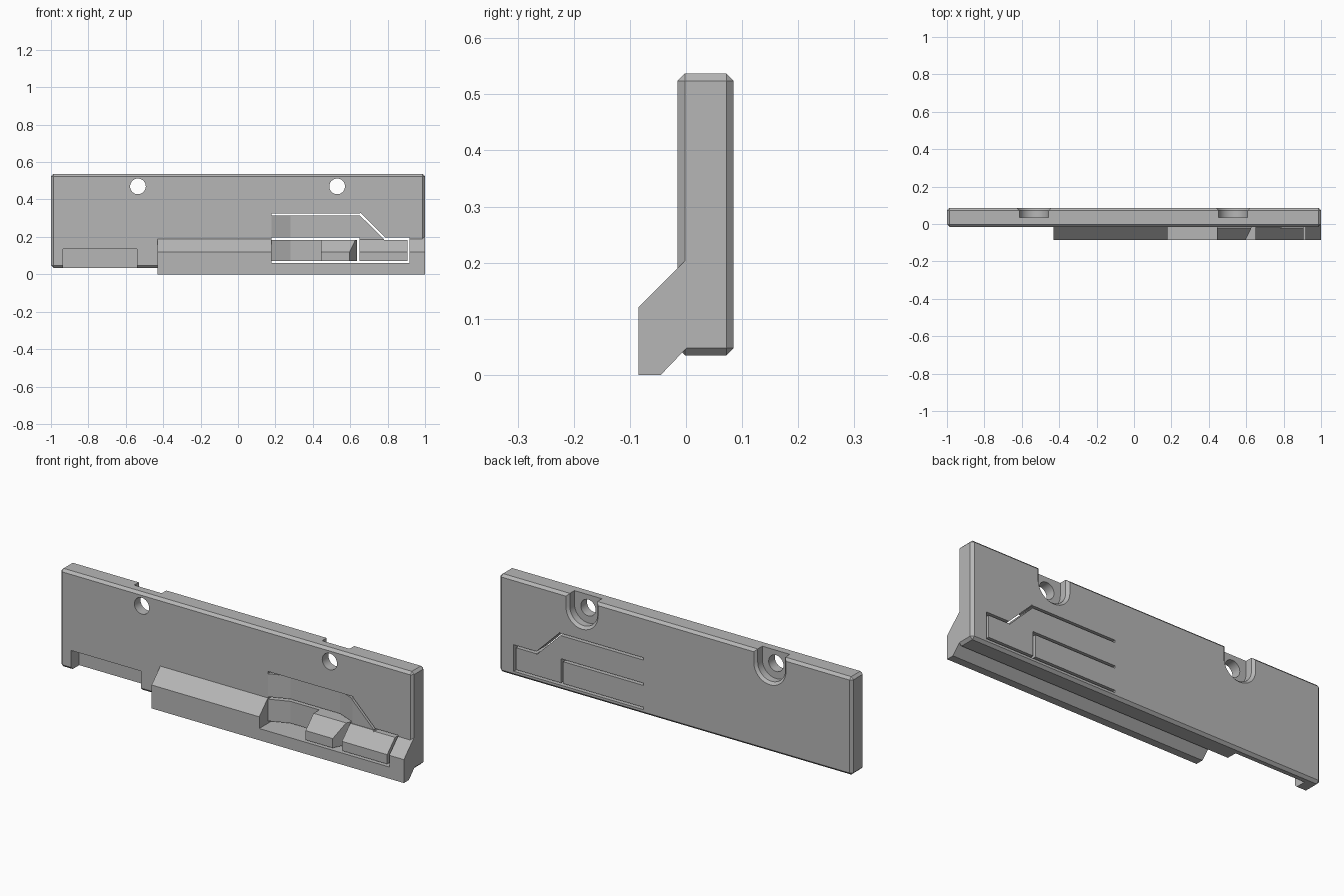
import bpy, bmesh, math
from mathutils import Vector

if "Cube" in bpy.data.objects:
    bpy.data.objects.remove(bpy.data.objects["Cube"])

grey = bpy.data.materials.new("mid_grey")
grey.use_nodes = True
grey.diffuse_color = (0.47, 0.47, 0.47, 1)
grey.node_tree.nodes["Principled BSDF"].inputs["Base Color"].default_value = (0.47, 0.47, 0.47, 1)


def loft(name, rings):
    """Closed solid through matching rings of points."""
    bm = bmesh.new()
    loops = [[bm.verts.new(p) for p in ring] for ring in rings]
    n = len(loops[0])
    for a, b in zip(loops, loops[1:]):
        for i in range(n):
            j = (i + 1) % n
            bm.faces.new((a[i], a[j], b[j], b[i]))
    bm.faces.new(loops[0])
    bm.faces.new(loops[-1])
    bmesh.ops.recalc_face_normals(bm, faces=bm.faces)
    mesh = bpy.data.meshes.new(name)
    bm.to_mesh(mesh)
    bm.free()
    mesh.materials.append(grey)
    ob = bpy.data.objects.new(name, mesh)
    bpy.context.collection.objects.link(ob)
    return ob


def prism(name, outline, axis, lo, hi):
    """Extrude a 2D outline along the axis that it leaves out."""
    def place(p, d):
        q = list(p)
        q.insert("xyz".index(axis), d)
        return q
    return loft(name, [[place(p, d) for p in outline] for d in (lo, hi)])


def box(name, x, y, z):
    return prism(name, [(x[0], y[0]), (x[1], y[0]), (x[1], y[1]), (x[0], y[1])], "z", *z)


def combine(target, tool, operation="DIFFERENCE"):
    tool.hide_render = True
    mod = target.modifiers.new("combine", "BOOLEAN")
    mod.operation, mod.solver, mod.object = operation, "EXACT", tool
    bpy.context.view_layer.objects.active = target
    bpy.ops.object.modifier_apply(modifier=mod.name)
    bpy.data.objects.remove(tool)


# Back plate with chamfered edges
plate = box("latch_plate", (-1, 1), (-0.015, 0.085), (0.035, 0.537))
bevel = plate.modifiers.new("chamfer", "BEVEL")
bevel.width, bevel.segments = 0.013, 1
bpy.context.view_layer.objects.active = plate
bpy.ops.object.modifier_apply(modifier=bevel.name)

# Sloped ledge along the lower front
ledge = prism("ledge", [(0, 0.205), (-0.085, 0.12), (-0.085, 0), (-0.045, 0),
                        (0, 0.047), (0.03, 0.06), (0.03, 0.19)], "x", -0.43, 1)
combine(plate, ledge, "UNION")

# Pocket in the lower front corner
combine(plate, box("corner_pocket", (-0.935, -0.54), (-0.2, 0.05), (-0.1, 0.135)))

# Screw holes with U-shaped counterbores open at the top
for cx in (-0.535, 0.53):
    def u_ring(r, y):
        arc = [(math.pi * (1 + i / 24)) for i in range(25)]
        pts = [(cx + r * math.cos(a), y, 0.47 + r * math.sin(a)) for a in arc]
        return pts + [(cx + r, y, 0.6), (cx - r, y, 0.6)]
    combine(plate, loft("counterbore", [u_ring(0.078, 0.035), u_ring(0.078, 0.072),
                                        u_ring(0.106, 0.1)]))
    circle = [(cx + 0.042 * math.cos(a), 0.47 + 0.042 * math.sin(a))
              for a in (math.tau * i / 32 for i in range(32))]
    combine(plate, prism("screw_hole", circle, "y", -0.2, 0.2))

# Thinned front of the two spring arms
combine(plate, prism("upper_thinning", [(0.18, -0.2), (0.18, -0.015), (0.28, 0.025),
                     (0.56, 0.025), (0.66, -0.015), (0.66, -0.2)], "z", 0.188, 0.324))
combine(plate, prism("lower_thinning", [(0.18, -0.2), (0.18, -0.015), (0.28, 0.025),
                     (0.443, 0.025), (0.443, -0.2)], "z", 0.06, 0.189))

# Slanted end of the catch and the clearance above both catches
combine(plate, prism("catch_slant", [(0.638, 0), (0.648, 0), (0.648, -0.2),
                     (0.54, -0.2)], "z", 0.06, 0.19))
combine(plate, box("catch_clearance", (0.3, 0.917), (-0.2, -0.015), (0.187, 0.22)))

# Through slots that free the spring arms
outer = [(0.186, 0.32), (0.655, 0.32), (0.786, 0.19), (0.911, 0.19), (0.911, 0.066), (0.186, 0.066)]
middle = [(0.186, 0.19), (0.643, 0.19), (0.643, 0.066)]
half = 0.006
for path in (outer, middle):
    for p, q in zip(path, path[1:]):
        a, b = Vector(p), Vector(q)
        d = (b - a).normalized() * half
        n = Vector((-d.y, d.x))
        strip = [a - d + n, a - d - n, b + d - n, b + d + n]
        combine(plate, prism("slot", [tuple(v) for v in strip], "y", -0.2, 0.2))

# Smooth only the round holes
bpy.ops.object.select_all(action="DESELECT")
plate.select_set(True)
bpy.context.view_layer.objects.active = plate
bpy.ops.object.shade_smooth_by_angle(angle=math.radians(20))
